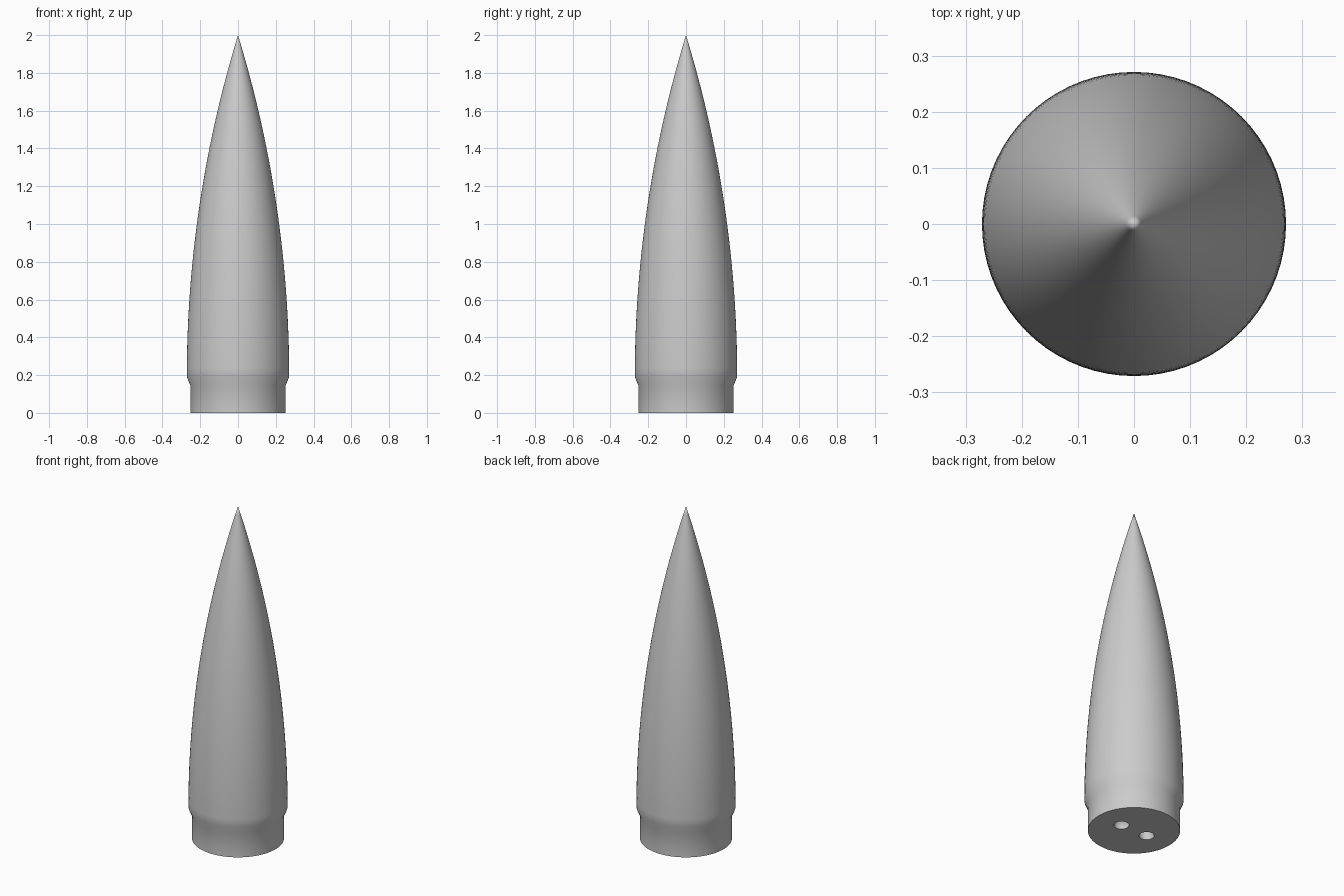
import bpy, bmesh, math

cube = bpy.data.objects.get("Cube")
if cube:
    bpy.data.objects.remove(cube, do_unlink=True)

SEGMENTS = 72
SHOULDER_R, BODY_R = 0.252, 0.271
FLARE_Z, BODY_Z, TIP_Z = 0.145, 0.19, 2.0

grey = bpy.data.materials.new("plain_grey")
grey.use_nodes = True
colour = (0.6, 0.6, 0.6, 1)
grey.diffuse_color = colour
grey.node_tree.nodes["Principled BSDF"].inputs["Base Color"].default_value = colour


def ogive(steps):
    """Tangent ogive points from the body's base to its tip."""
    length = TIP_Z - BODY_Z
    rho = (BODY_R ** 2 + length ** 2) / (2 * BODY_R)
    for i in range(steps + 1):
        h = length * i / steps
        yield max(0, math.sqrt(rho ** 2 - h ** 2) + BODY_R - rho), BODY_Z + h


def lathe(name, profile):
    """Spin a closed (radius, height) profile around z."""
    bm = bmesh.new()
    verts = [bm.verts.new((r, 0, z)) for r, z in profile]
    edges = [bm.edges.new(pair) for pair in zip(verts, verts[1:])]
    bmesh.ops.spin(bm, geom=verts + edges, cent=(0, 0, 0), axis=(0, 0, 1),
                   angle=math.tau, steps=SEGMENTS, use_duplicate=False)
    bmesh.ops.remove_doubles(bm, verts=bm.verts, dist=1e-5)
    bmesh.ops.recalc_face_normals(bm, faces=bm.faces)
    mesh = bpy.data.meshes.new(name)
    bm.to_mesh(mesh)
    bm.free()
    obj = bpy.data.objects.new(name, mesh)
    bpy.context.collection.objects.link(obj)
    mesh.materials.append(grey)
    return obj


# Pointed body with its stepped-in shoulder and closed base
nose_cone = lathe("nose_cone", [(0, 0), (SHOULDER_R, 0), (SHOULDER_R, FLARE_Z),
                                *ogive(40)])

# Curved cord tunnel joining the two holes in the base
bpy.ops.mesh.primitive_torus_add(major_radius=0.09, minor_radius=0.042,
                                 major_segments=24, minor_segments=24,
                                 location=(0, 0, 0), rotation=(math.pi / 2, 0, 0))
tunnel = bpy.context.object
tunnel.name = "cord_tunnel_cutter"
tunnel.data.materials.append(grey)

cut = nose_cone.modifiers.new("cord_tunnel", "BOOLEAN")
cut.operation = "DIFFERENCE"
cut.solver = "EXACT"
cut.object = tunnel

# Apply the cut, drop the cutter and shade smooth
bpy.ops.object.select_all(action="DESELECT")
nose_cone.select_set(True)
bpy.context.view_layer.objects.active = nose_cone
bpy.ops.object.modifier_apply(modifier=cut.name)
bpy.data.objects.remove(tunnel, do_unlink=True)
bpy.ops.object.shade_smooth_by_angle(angle=math.radians(35))
